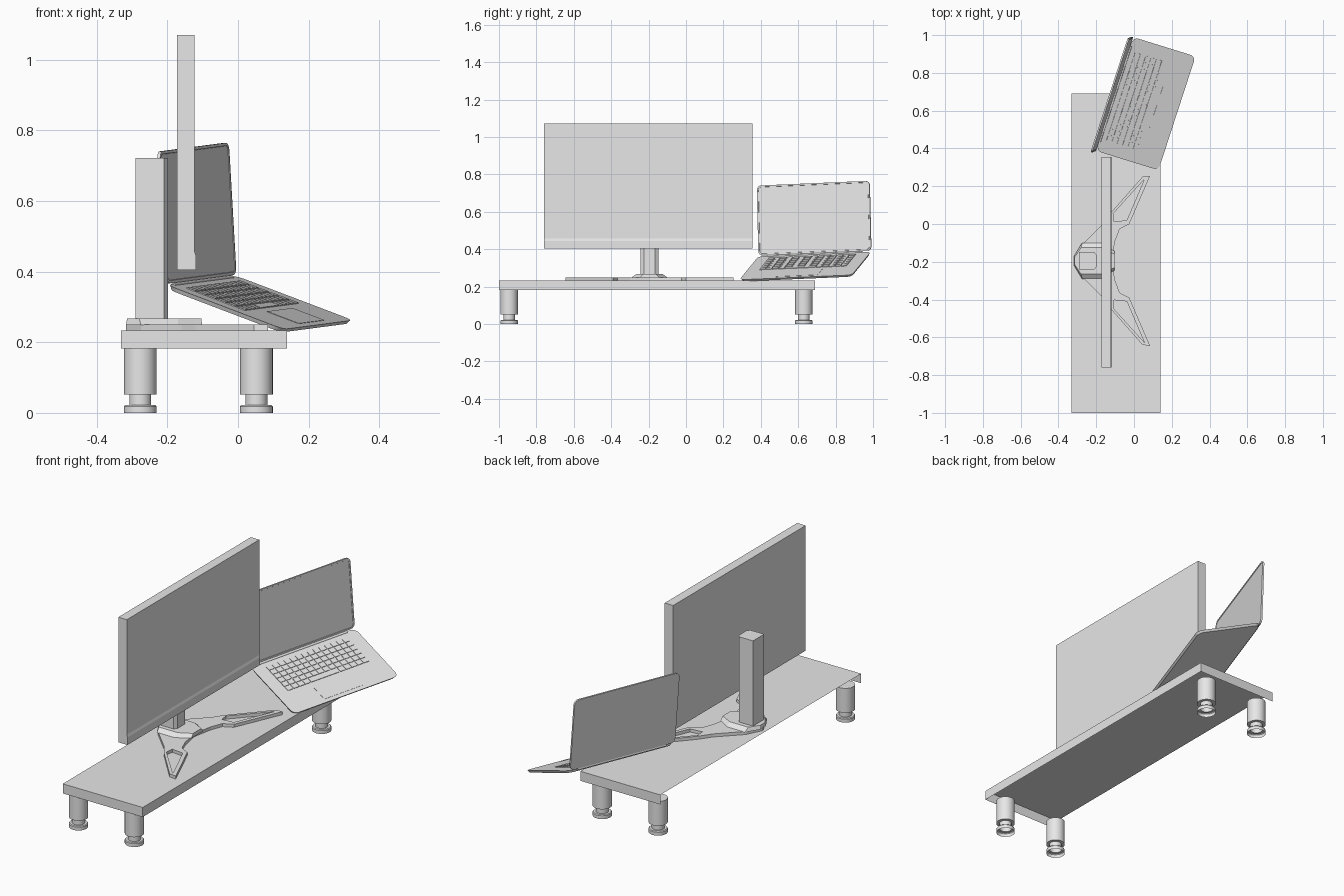
import bpy, bmesh, math
from mathutils import Matrix, Vector

if "Cube" in bpy.data.objects:
    bpy.data.objects.remove(bpy.data.objects["Cube"])

grey = bpy.data.materials.new("plain_grey")
grey.diffuse_color = (0.8, 0.8, 0.8, 1)
grey.use_nodes = True
grey.node_tree.nodes["Principled BSDF"].inputs["Base Color"].default_value = grey.diffuse_color


def finish(name, bm, matrix=None, smooth=False, fix=True):
    if fix:
        bmesh.ops.recalc_face_normals(bm, faces=bm.faces)
    me = bpy.data.meshes.new(name)
    bm.to_mesh(me)
    bm.free()
    me.materials.append(grey)
    ob = bpy.data.objects.new(name, me)
    bpy.context.collection.objects.link(ob)
    if matrix:
        ob.matrix_world = matrix
    if smooth:
        bpy.ops.object.select_all(action='DESELECT')
        ob.select_set(True)
        bpy.context.view_layer.objects.active = ob
        bpy.ops.object.shade_smooth_by_angle(angle=math.radians(35))
    return ob


def add_box(bm, lo, hi):
    lo, hi = Vector(lo), Vector(hi)
    size = hi - lo
    m = Matrix.Translation((lo + hi) / 2) @ Matrix.Diagonal((*size, 1))
    return bmesh.ops.create_cube(bm, size=1, matrix=m)


def loft(bm, low, high):
    """Closed solid between two outlines with equal point counts."""
    a = [bm.verts.new(p) for p in low]
    b = [bm.verts.new(p) for p in high]
    n = len(a)
    for i in range(n):
        j = (i + 1) % n
        bm.faces.new((a[i], a[j], b[j], b[i]))
    return bm.faces.new(a[::-1]), bm.faces.new(b)


def rounded(x0, x1, y0, y1, r, z, steps=6):
    pts = []
    corners = [(x1 - r, y1 - r), (x0 + r, y1 - r), (x0 + r, y0 + r), (x1 - r, y0 + r)]
    for k, (cx, cy) in enumerate(corners):
        for s in range(steps + 1):
            t = math.pi / 2 * (k + s / steps)
            pts.append((cx + r * math.cos(t), cy + r * math.sin(t), z))
    return pts


# Shelf: a shell open underneath and along the back
bm = bmesh.new()
add_box(bm, (-0.332, -1, 0.182), (0.139, 0.69, 0.233))
bm.normal_update()
bmesh.ops.delete(bm, geom=[f for f in bm.faces if f.normal.z < -0.5 or f.normal.x < -0.5],
                 context='FACES_ONLY')
finish("shelf_top", bm, fix=False)

# Feet: turned profile, hollow at the floor
foot = [(0.0465, 0), (0.0465, 0.018), (0.043, 0.022), (0.031, 0.022),
        (0.031, 0.052), (0.0465, 0.052), (0.0465, 0.182)]
SIDES = 32
for fx, side in ((-0.277, "back"), (0.052, "front")):
    for fy, end in ((-0.946, "left"), (0.63, "right")):
        bm = bmesh.new()
        rings = [[bm.verts.new((fx + r * math.cos(math.tau * i / SIDES),
                                fy + r * math.sin(math.tau * i / SIDES), z))
                  for i in range(SIDES)] for r, z in foot]
        for lo, hi in zip(rings, rings[1:]):
            for i in range(SIDES):
                j = (i + 1) % SIDES
                bm.faces.new((lo[i], lo[j], hi[j], hi[i]))
        bm.faces.new(rings[-1])
        finish(f"{side}_{end}_foot", bm, smooth=True, fix=False)

# Monitor: side profile with a slightly raised chin
bm = bmesh.new()
prof = [(-0.173, 0.405), (-0.119, 0.405), (-0.119, 0.445), (-0.123, 0.458),
        (-0.123, 1.071), (-0.173, 1.071)]
loft(bm, [(x, -0.76, z) for x, z in prof], [(x, 0.355, z) for x, z in prof])
finish("monitor", bm)

# Monitor stand, mirrored about its own centre line
CY = -0.195


def mirrored(half, z):
    other = [(x, -d) for x, d in reversed(half) if d > 0]
    return [(x, CY + d, z) for x, d in half + other]


# Foot plate with a triangular opening in each arm
outer = [(-0.317, 0.0), (-0.275, 0.085), (-0.16, 0.2), (-0.12, 0.258), (0.045, 0.445),
         (0.085, 0.45), (-0.025, 0.195), (-0.075, 0.17), (-0.1, 0.105), (-0.12, 0.0)]
hole = [(-0.11, 0.25), (0.055, 0.432), (-0.038, 0.215), (-0.105, 0.208)]
bm = bmesh.new()
loops = [mirrored(outer, 0.2335)]
loops += [[(x, CY + s * d, 0.2335) for x, d in hole] for s in (1, -1)]
edges = []
for pts in loops:
    vs = [bm.verts.new(p) for p in pts]
    edges += [bm.edges.new((vs[i - 1], vs[i])) for i in range(len(vs))]
bmesh.ops.triangle_fill(bm, edges=edges, use_beauty=True)
ext = bmesh.ops.extrude_face_region(bm, geom=bm.faces[:], use_keep_orig=True)
bmesh.ops.translate(bm, vec=(0, 0, 0.0165),
                    verts=[g for g in ext["geom"] if isinstance(g, bmesh.types.BMVert)])
finish("stand_foot_plate", bm)

# Raised hub and upright column
bm = bmesh.new()
loft(bm, mirrored([(-0.317, 0.025), (-0.275, 0.095), (-0.17, 0.095), (-0.102, 0.05)], 0.249),
     mirrored([(-0.314, 0.02), (-0.28, 0.07), (-0.17, 0.07), (-0.104, 0.035)], 0.268))
finish("stand_hub", bm)
bm = bmesh.new()
col = [(-0.291, 0.047), (-0.21, 0.047), (-0.198, 0.03)]
loft(bm, mirrored(col, 0.267), mirrored(col, 0.722))
finish("stand_column", bm)

# Laptop frames: x = depth (or lid height), y = width, z = normal
corner = Vector((-0.2, 0.387, 0.362))
W = Vector((0.198, 0.608, 0.026)).normalized()


def frame(x_dir):
    x = Vector(x_dir)
    x = (x - W * x.dot(W)).normalized()
    z = x.cross(W)
    return Matrix.Translation(corner) @ Matrix((x, W, z)).transposed().to_4x4()


deck = frame((0.33, -0.1, -0.125))
lid = frame((-0.022, -0.01, 0.378))
WIDTH, DEPTH, HEIGHT = 0.634, 0.367, 0.379

# Laptop base, slightly thinner at its lower rim
bm = bmesh.new()
loft(bm, rounded(0.006, DEPTH - 0.006, 0.006, WIDTH - 0.006, 0.03, -0.012),
     rounded(0, DEPTH, 0, WIDTH, 0.03, 0))
finish("laptop_base", bm, deck, smooth=True)

# Keyboard: five rows of keys plus a row with the long bar
bm = bmesh.new()
X0, Y0, PX, PY, GAP = 0.036, 0.07, 0.0315, 0.0353, 0.005
for row in range(6):
    spans = [(c, c + 1) for c in range(14)]
    if row == 5:
        spans = [(0, 1), (1, 2), (2, 3), (3, 4), (4, 9), (9, 10), (10, 11), (11, 12), (12, 13), (13, 14)]
    for a, b in spans:
        x, y0, y1 = X0 + row * PX, Y0 + a * PY, Y0 + b * PY - GAP
        add_box(bm, (x, y0, -0.001), (x + PX - GAP, y1, 0.003))
finish("laptop_keys", bm, deck)

# Touch pad plate
bm = bmesh.new()
add_box(bm, (0.245, 0.2, -0.001), (0.345, 0.434, 0.0012))
finish("laptop_touch_pad", bm, deck)

# Laptop lid with a recessed screen
bm = bmesh.new()
front, _ = loft(bm, rounded(0.004, HEIGHT, 0, WIDTH, 0.025, 0),
                rounded(0.004, HEIGHT, 0, WIDTH, 0.025, 0.009))
bmesh.ops.recalc_face_normals(bm, faces=bm.faces)
bmesh.ops.inset_region(bm, faces=[front], thickness=0.008, depth=0)
bmesh.ops.inset_region(bm, faces=[front], thickness=0.001, depth=-0.0015)
finish("laptop_lid", bm, lid, smooth=True)

# Hinge barrel
bm = bmesh.new()
bmesh.ops.create_cone(bm, cap_ends=True, segments=16, radius1=0.007, radius2=0.007,
                      depth=WIDTH - 0.1,
                      matrix=Matrix.Translation((0.002, WIDTH / 2, -0.002))
                      @ Matrix.Rotation(math.pi / 2, 4, 'X'))
finish("laptop_hinge", bm, deck, smooth=True)
